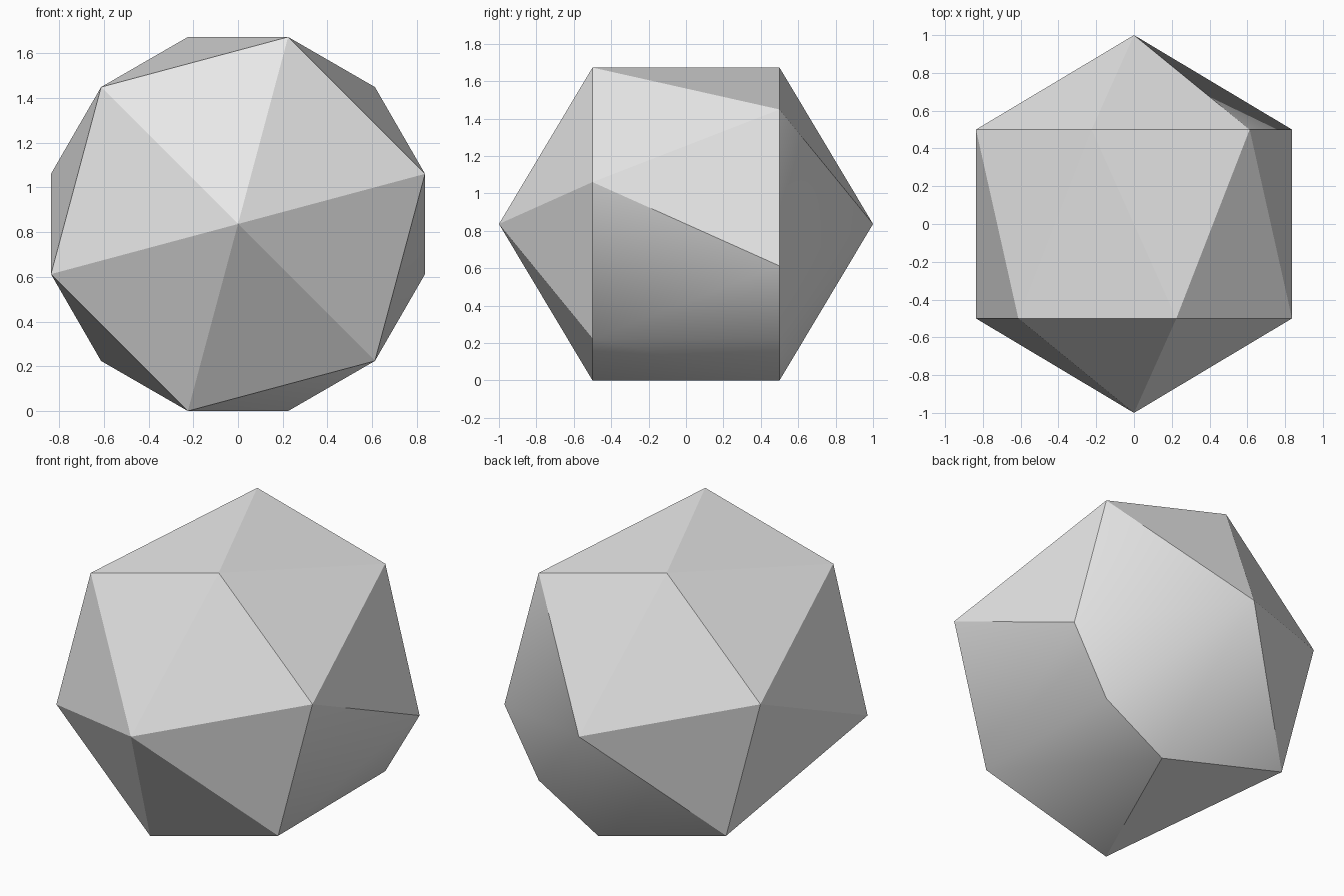
import bpy, bmesh
from math import sin, cos, radians, sqrt

cube = bpy.data.objects.get("Cube")
if cube:
    bpy.data.objects.remove(cube)

RADIUS = sqrt(0.75)
MID_Z = RADIUS * cos(radians(15))

# Pale grey stone
grey = bpy.data.materials.new("pale_grey")
grey.use_nodes = True
color = (0.8, 0.8, 0.8, 1)
grey.diffuse_color = color
grey.node_tree.nodes["Principled BSDF"].inputs["Base Color"].default_value = color


def ring(bm, y, angles):
    for a in angles:
        t = radians(a)
        bm.verts.new((RADIUS * cos(t), y, MID_Z + RADIUS * sin(t)))


bm = bmesh.new()
# Front and back points
for y in (-1, 1):
    bm.verts.new((0, y, MID_Z))
# Front hexagon, and back hexagon twisted by half a step with one extra corner
ring(bm, -0.5, range(15, 375, 60))
ring(bm, 0.5, [*range(45, 405, 60), 315])
# Facets wrapped around the corners
bmesh.ops.convex_hull(bm, input=bm.verts)
bmesh.ops.recalc_face_normals(bm, faces=bm.faces)

mesh = bpy.data.meshes.new("faceted_stone")
bm.to_mesh(mesh)
bm.free()
mesh.materials.append(grey)
stone = bpy.data.objects.new("faceted_stone", mesh)
bpy.context.collection.objects.link(stone)

# Soften only the shallow edges around the extra corner
bpy.ops.object.select_all(action="DESELECT")
stone.select_set(True)
bpy.context.view_layer.objects.active = stone
bpy.ops.object.shade_smooth_by_angle(angle=radians(30))
